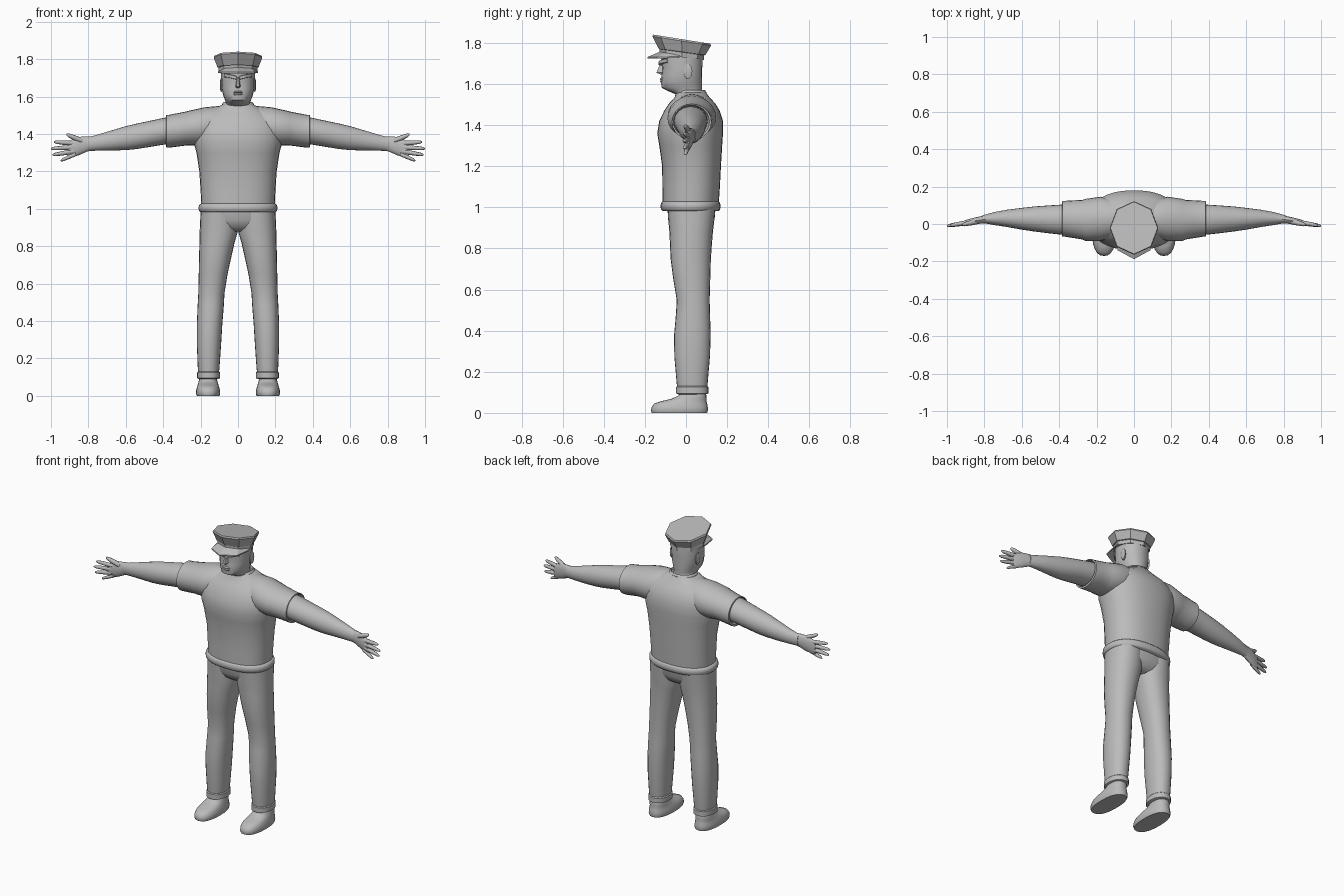
import bpy, bmesh, math
from mathutils import Vector

grey = bpy.data.materials.new("plain grey")
grey.diffuse_color = (0.5, 0.5, 0.5, 1)


def finish(bm, name, smooth=40):
    bmesh.ops.recalc_face_normals(bm, faces=bm.faces[:])
    me = bpy.data.meshes.new(name)
    bm.to_mesh(me)
    bm.free()
    ob = bpy.data.objects.new(name, me)
    bpy.context.collection.objects.link(ob)
    me.materials.append(grey)
    if smooth:
        bpy.ops.object.select_all(action='DESELECT')
        ob.select_set(True)
        bpy.context.view_layer.objects.active = ob
        bpy.ops.object.shade_smooth_by_angle(angle=math.radians(smooth))
    return ob


def skin(bm, rings):
    """Join rings of points into a closed tube."""
    vs = [[bm.verts.new(p) for p in r] for r in rings]
    n = len(vs[0])
    for a, b in zip(vs, vs[1:]):
        for i in range(n):
            j = (i + 1) % n
            bm.faces.new((a[i], a[j], b[j], b[i]))
    bm.faces.new(vs[0])
    bm.faces.new(vs[-1])


def loft(name, axis, sections, n=24, power=2.0, side=1, smooth=40):
    """Sections: (position, centre a, centre b, radius a, radius b)."""
    rings = []
    for t, ca, cb, ra, rb in sections:
        ring = []
        for i in range(n):
            w = 2 * math.pi * i / n
            c, s = math.cos(w), math.sin(w)
            a = ca + ra * math.copysign(abs(c) ** (2 / power), c)
            b = cb + rb * math.copysign(abs(s) ** (2 / power), s)
            p = (a, b, t) if axis == 'z' else (t, a, b)
            ring.append((p[0] * side, p[1], p[2]))
        rings.append(ring)
    bm = bmesh.new()
    skin(bm, rings)
    return finish(bm, name, smooth)


# Shirt body and hem band
loft("shirt", 'z', [
    (1.00, 0, .022, .195, .136), (1.10, 0, .025, .200, .140), (1.20, 0, .027, .207, .143),
    (1.30, 0, .023, .222, .153), (1.36, 0, .020, .238, .160), (1.42, 0, .025, .238, .155),
    (1.47, 0, .029, .222, .135), (1.505, 0, .030, .185, .113), (1.535, 0, .030, .130, .085),
    (1.56, 0, .024, .080, .073)], n=32, power=2.3)
loft("shirt_hem", 'z', [
    (.982, 0, .022, .200, .136), (.990, 0, .022, .209, .144), (1.005, 0, .022, .211, .146),
    (1.02, 0, .022, .209, .144), (1.028, 0, .022, .198, .138)], n=32, power=2.3, smooth=60)

# Trouser seat
loft("trouser_seat", 'z', [
    (.88, 0, .025, .12, .06), (.90, 0, .026, .175, .09),
    (.94, 0, .026, .197, .113), (1.01, 0, .027, .198, .118)], n=32, power=2.3)

for side, label in ((1, "left"), (-1, "right")):
    # Shoulder and open sleeve
    loft(label + "_sleeve", 'x', [
        (.00, .03, 1.45, .08, .08), (.10, .03, 1.452, .10, .098), (.18, .028, 1.440, .118, .103),
        (.26, .022, 1.432, .112, .093), (.275, .023, 1.430, .106, .091),
        (.33, .026, 1.421, .100, .089), (.368, .028, 1.415, .096, .088),
        (.383, .028, 1.415, .096, .088), (.385, .026, 1.418, .088, .080),
        (.35, .025, 1.420, .080, .072)], side=side)
    # Bare arm
    loft(label + "_arm", 'x', [
        (.30, .024, 1.421, .082, .074), (.38, .023, 1.418, .081, .072),
        (.46, .025, 1.403, .074, .070), (.54, .027, 1.388, .066, .068),
        (.60, .028, 1.378, .058, .064), (.68, .030, 1.365, .046, .053),
        (.75, .029, 1.354, .034, .043), (.79, .027, 1.348, .025, .038),
        (.81, .025, 1.346, .022, .038)], side=side)
    # Palm and digits
    loft(label + "_palm", 'x', [
        (.78, .027, 1.349, .022, .036), (.81, .023, 1.346, .020, .041),
        (.85, .017, 1.336, .018, .049), (.89, .010, 1.322, .015, .047),
        (.912, .006, 1.316, .010, .041)], n=16, side=side)
    for digit, a, b, r in (
            ("thumb", (.83, .016, 1.362), (.918, -.004, 1.398), .014),
            ("index_finger", (.88, .010, 1.350), (.985, -.008, 1.358), .012),
            ("middle_finger", (.88, .008, 1.329), (1.0, -.010, 1.322), .012),
            ("ring_finger", (.88, .008, 1.307), (.993, -.008, 1.288), .012),
            ("little_finger", (.87, .008, 1.292), (.948, -.004, 1.258), .011)):
        a, b = Vector(a), Vector(b)
        secs = []
        for t, k in ((0, 1.1), (.5, 1), (.85, .8), (.96, .5), (1, .2)):
            p = a.lerp(b, t)
            secs.append((p.x, p.y, p.z, r * k, r * k))
        loft(label + "_" + digit, 'x', secs, n=8, side=side, smooth=60)

    # Trouser leg with turned cuff
    loft(label + "_trouser_leg", 'z', [
        (1.0, .100, .027, .100, .116), (.94, .101, .026, .101, .112), (.88, .103, .025, .102, .106),
        (.82, .112, .024, .094, .102), (.75, .121, .023, .087, .098), (.65, .133, .028, .077, .090),
        (.55, .142, .035, .070, .080), (.48, .146, .034, .070, .083), (.38, .152, .031, .068, .089),
        (.28, .155, .030, .065, .087), (.15, .157, .030, .058, .076), (.13, .157, .030, .056, .074),
        (.125, .157, .030, .061, .079), (.095, .157, .030, .061, .079),
        (.09, .157, .030, .050, .066)], power=2.2, side=side)
    # Shoe
    loft(label + "_shoe", 'z', [
        (0, .16, -.032, .060, .135), (.012, .16, -.032, .065, .139), (.028, .16, -.031, .064, .137),
        (.045, .16, -.026, .060, .129), (.057, .16, -.010, .056, .110),
        (.068, .16, .014, .053, .086), (.085, .16, .032, .048, .067),
        (.105, .16, .033, .045, .062)], power=2.4, side=side, smooth=50)
    # Ear and brow
    loft(label + "_ear", 'x', [
        (.076, .005, 1.66, .016, .035), (.092, .010, 1.662, .021, .038),
        (.096, .011, 1.662, .012, .026)], n=10, side=side)
    bm = bmesh.new()
    skin(bm, [[(x * side, y, z) for y, z in ((-.09, h - .011), (d, h - .008), (d, h + .008), (-.09, h + .014))]
              for x, h, d in ((.008, 1.700, -.134), (.04, 1.708, -.127), (.075, 1.715, -.093))])
    finish(bm, label + "_brow", 30)

# Head and neck
loft("head", 'z', [
    (1.50, 0, .018, .066, .058), (1.55, 0, .014, .067, .064), (1.566, 0, -.006, .064, .082),
    (1.582, 0, -.020, .070, .098), (1.61, 0, -.022, .080, .100), (1.645, 0, -.020, .088, .099),
    (1.68, 0, -.018, .089, .097), (1.71, 0, -.020, .090, .101), (1.77, 0, -.020, .090, .096)],
    n=20, power=2.2)
# Nose and lips
bm = bmesh.new()
skin(bm, [[(-w, -.10, z), (-w * .4, y, z), (w * .4, y, z), (w, -.10, z)]
          for z, w, y in ((1.645, .014, -.120), (1.655, .018, -.144), (1.675, .013, -.136), (1.705, .009, -.124))])
finish(bm, "nose", 30)
loft("lips", 'z', [(1.606, 0, -.11, .024, .012), (1.614, 0, -.11, .028, .018),
                   (1.619, 0, -.11, .026, .013), (1.624, 0, -.11, .028, .018),
                   (1.631, 0, -.11, .02, .012)], n=10)

# Shirt collar, dipping at the front
bm = bmesh.new()
rings = []
for k, h in ((1.0, 1.545), (1.04, 1.56), (.93, 1.572), (.80, 1.55)):
    ring = []
    for i in range(20):
        w = 2 * math.pi * i / 20
        dip = .028 * max(0, -math.sin(w)) ** 3
        ring.append((.082 * k * math.cos(w), .022 + .074 * k * math.sin(w), h - dip))
    rings.append(ring)
skin(bm, rings)
finish(bm, "collar", 40)


# Eight-sided cap, tilted down towards the back
def octagon(rx, front, back, z, slope):
    pts = []
    for i in range(8):
        w = math.pi * i / 4
        y = (front + back) / 2 + (back - front) / 2 * math.sin(w)
        pts.append((rx * math.cos(w), y, z - slope * y))
    return pts


bm = bmesh.new()
skin(bm, [octagon(.104, -.128, .088, 1.728, .12), octagon(.104, -.130, .088, 1.752, .14),
          octagon(.110, -.134, .094, 1.754, .14), octagon(.130, -.164, .122, 1.806, .16),
          octagon(.126, -.160, .118, 1.815, .16)])
finish(bm, "cap", 0)

# Pointed visor
bm = bmesh.new()
rings = []
for inner, outer in (((-.095, -.02, 1.742), (-.106, -.04, 1.734)),
                     ((-.074, -.095, 1.752), (-.088, -.140, 1.731)),
                     ((0, -.125, 1.758), (0, -.188, 1.731)),
                     ((.074, -.095, 1.752), (.088, -.140, 1.731)),
                     ((.095, -.02, 1.742), (.106, -.04, 1.734))):
    down = Vector((0, 0, -.007))
    rings.append([Vector(inner), Vector(outer), Vector(outer) + down, Vector(inner) + down])
skin(bm, rings)
finish(bm, "visor", 0)
